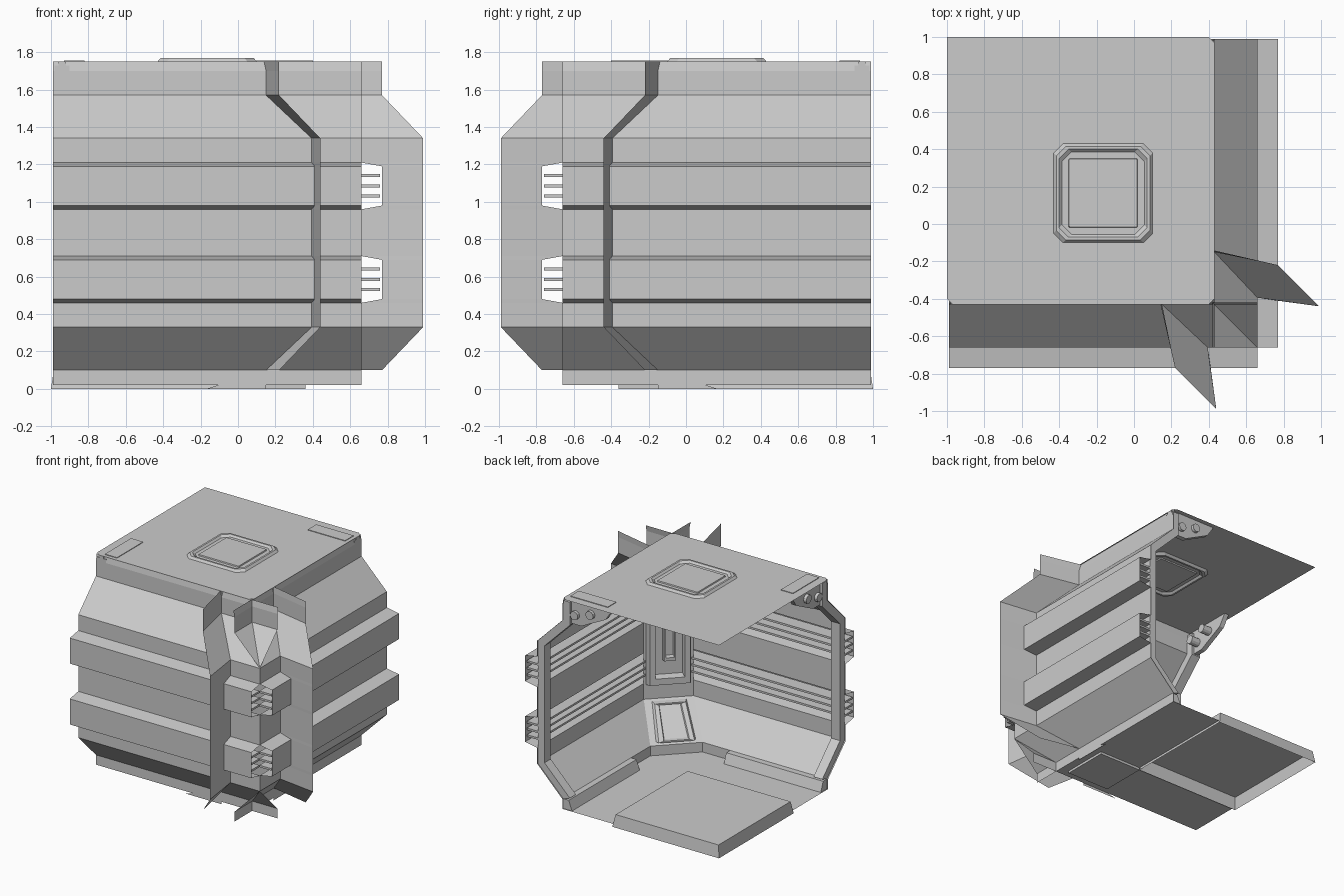
import bpy, bmesh, math
from mathutils import Vector

cube = bpy.data.objects.get("Cube")
if cube:
    bpy.data.objects.remove(cube)

grey = bpy.data.materials.new("light_grey_metal")
grey.use_nodes = True
grey.diffuse_color = (0.6, 0.6, 0.6, 1)
grey.node_tree.nodes["Principled BSDF"].inputs["Base Color"].default_value = (0.6, 0.6, 0.6, 1)


def make(name, verts, faces, solid=False):
    bm = bmesh.new()
    vs = [bm.verts.new(v) for v in verts]
    for f in faces:
        bm.faces.new([vs[i] for i in f])
    if solid:
        bmesh.ops.recalc_face_normals(bm, faces=bm.faces)
    me = bpy.data.meshes.new(name)
    bm.to_mesh(me)
    bm.free()
    me.materials.append(grey)
    ob = bpy.data.objects.new(name, me)
    bpy.context.collection.objects.link(ob)
    return ob


def both(name, verts, faces, solid=False):
    """Coordinates are (along wall, outward, z); builds both arms of the corner."""
    make("front_" + name, [(u, -d, z) for u, d, z in verts], faces, solid)
    make("side_" + name, [(d, -u, z) for u, d, z in verts], [f[::-1] for f in faces], solid)


def sheet(name, profile, u0, u1):
    n = len(profile)
    verts = [(u, d, z) for u in (u0, u1) for d, z in profile]
    both(name, verts, [(i, i + 1, n + i + 1, n + i) for i in range(n - 1)])


def prism(name, outline, u0, u1):
    n = len(outline)
    verts = [(u, d, z) for u in (u0, u1) for d, z in outline]
    faces = [(i, (i + 1) % n, n + (i + 1) % n, n + i) for i in range(n)]
    both(name, verts, faces + [tuple(range(n)), tuple(range(2 * n - 1, n - 1, -1))], True)


def rect(d0, d1, z0, z1):
    return [(d0, z0), (d1, z0), (d1, z1), (d0, z1)]


def loft(name, loops, cap=True):
    """Joins plan outlines of equal length, closing the last one."""
    n = len(loops[0])
    faces = []
    for k in range(len(loops) - 1):
        for i in range(n):
            j = (i + 1) % n
            faces.append((k * n + i, k * n + j, k * n + n + j, k * n + n + i))
    if cap:
        faces.append(tuple(range((len(loops) - 1) * n, len(loops) * n)))
    return make(name, [v for l in loops for v in l], faces)


def octagon(cx, cy, h, cut, z):
    a = h - cut
    pts = [(-a, -h), (a, -h), (h, -a), (h, a), (a, h), (-a, h), (-h, a), (-h, -a)]
    return [(cx + x, cy + y, z) for x, y in pts]


# Ridged wall shells
wall = [(0.42, 1.75), (0.43, 1.70), (0.43, 1.57), (0.66, 1.34), (0.66, 1.21), (0.77, 1.19),
        (0.77, 0.98), (0.66, 0.96), (0.66, 0.71), (0.77, 0.69), (0.77, 0.48), (0.66, 0.46),
        (0.66, 0.33), (0.43, 0.10), (0.43, 0.02)]
sheet("wall", wall, -0.99, 0.66)

# Grille slats inside the two ridges
for top in (1.14, 0.64):
    for k in range(3):
        z = top - 0.055 * k
        prism("grille_slat", rect(0.65, 0.76, z - 0.008, z + 0.008), -0.98, 0.65)

# Inner rib around each open end
outer = [(0.43, 1.73), (0.43, 1.57), (0.66, 1.34), (0.66, 0.33), (0.43, 0.10)]
inner = [(0.37, 0.12), (0.60, 0.35), (0.60, 1.31), (0.37, 1.54), (0.37, 1.73)]
prism("end_rib", outer + inner, -0.98, -0.90)

# Kerb along the floor edge
prism("floor_kerb", [(0.43, 0.02), (0.43, 0.10), (0.38, 0.10), (0.35, 0.02)], -0.98, -0.10)

# Corner fins, from the wall surface to the outer edge
fin_edge = [(1.75, 0.77, 0.22), (1.57, 0.77, 0.22), (1.34, 0.99, 0.44),
            (0.33, 0.99, 0.44), (0.10, 0.77, 0.22)]


def outer_edge(z):
    for (za, da, ua), (zb, db, ub) in zip(fin_edge, fin_edge[1:]):
        if za >= z >= zb:
            t = (za - z) / (za - zb)
            return (ua + t * (ub - ua), da + t * (db - da), z)


def inner_u(d):
    return 0.15 + (min(d, 0.66) - 0.43) * 1.06 + max(d - 0.66, 0) * 0.15


steps = wall[:-1]
n = len(steps)
verts = [(inner_u(d), d, z) for d, z in steps] + [outer_edge(z) for d, z in steps]
both("corner_fin", verts, [(i, n + i, n + i + 1, i + 1) for i in range(n - 1)])
both("fin_foot", [(-0.17, 0.43, 0), (0.15, 0.43, 0), (0.15, 0.43, 0.10)], [(0, 1, 2)])

# Diagonal column across the inside of the corner
levels = [(0.43, 1.75), (0.43, 1.57), (0.66, 1.34), (0.66, 0.33), (0.43, 0.10), (0.43, 0.02)]
m = len(levels)
left = [(inner_u(d), -d, z) for d, z in levels]
right = [(d, -inner_u(d), z) for d, z in levels]
make("corner_column", left + right, [(i, i + 1, m + i + 1, m + i) for i in range(m - 1)])


def column_panel(name, z0, z1, w0, w1, c0, c1, depth):
    """Raised frame with a sunken middle, facing into the corner."""
    def ring(s, off):
        pts = []
        mid = (z0 + z1) / 2
        for z, w, c, sgn in ((z0, w0, c0, -1), (z0, w0, c0, 1), (z1, w1, c1, 1), (z1, w1, c1, -1)):
            e = sgn * w * s * math.sqrt(0.5)
            q = c - off * math.sqrt(0.5)
            pts.append((q + e, -q + e, mid + (z - mid) * (0.5 + s / 2)))
        return pts
    loft(name, [ring(1, 0), ring(0.9, depth), ring(0.65, depth), ring(0.6, 0.01)])


column_panel("column_panel", 0.45, 1.28, 0.17, 0.17, 0.525, 0.525, 0.07)
column_panel("column_handle", 0.65, 1.08, 0.05, 0.05, 0.515, 0.515, 0.05)
column_panel("column_foot_panel", 0.12, 0.32, 0.15, 0.13, 0.31, 0.51, 0.04)
column_panel("column_head_panel", 1.36, 1.56, 0.13, 0.15, 0.50, 0.30, 0.04)

# Hanging brackets with bolts at the roof ends
bracket = [(0.43, 1.75), (0.0, 1.75), (0.06, 1.66), (0.28, 1.55), (0.43, 1.55)]
prism("roof_bracket", bracket, -0.96, -0.92)
for d, z in ((0.33, 1.63), (0.19, 1.67)):
    ring = [(d + 0.035 * math.cos(a * math.pi / 6), z + 0.035 * math.sin(a * math.pi / 6)) for a in range(12)]
    prism("bracket_bolt", ring, -0.985, -0.84)

# Roof with a raised hatch, also seen from inside
make("roof", [(-1, -0.40, 1.75), (-0.97, -0.43, 1.75), (0.40, -0.43, 1.75), (0.43, -0.40, 1.75),
              (0.43, 0.97, 1.75), (0.40, 1, 1.75), (-1, 1, 1.75)], [tuple(range(7))])
hatch = [(0.265, 0), (0.25, 0.018), (0.235, 0.018), (0.22, 0.003), (0.185, 0.003), (0.182, 0.012)]
for name, s in (("roof_hatch", 1), ("ceiling_hatch", -1)):
    ob = loft(name, [octagon(-0.165, 0.165, h, 0.05 if h > 0.2 else 0.006, 1.75 + s * z) for h, z in hatch])
    if s < 0:
        ob.data.flip_normals()
prism("roof_plate", rect(0.06, 0.40, 1.75, 1.755), -0.93, -0.82)

# Floor, raised tile with a hanging skirt, and plate underneath
make("floor", [(-0.03, 0.99, 0.02), (-0.03, 0.03, 0.02), (-0.99, 0.03, 0.02), (-0.99, -0.43, 0.02),
               (0.43, -0.43, 0.02), (0.43, 0.99, 0.02)], [tuple(range(6))])


def square(x0, x1, y0, y1, z):
    return [(x0, y0, z), (x1, y0, z), (x1, y1, z), (x0, y1, z)]


loft("floor_tile", [square(-1, -0.03, 0.03, 1, 0), square(-0.985, -0.05, 0.05, 0.985, 0.10)])
loft("under_plate", [square(-0.03, 0.36, -0.36, 0.03, 0.02), square(-0.03, 0.36, -0.36, 0.03, 0.0)]).data.flip_normals()
